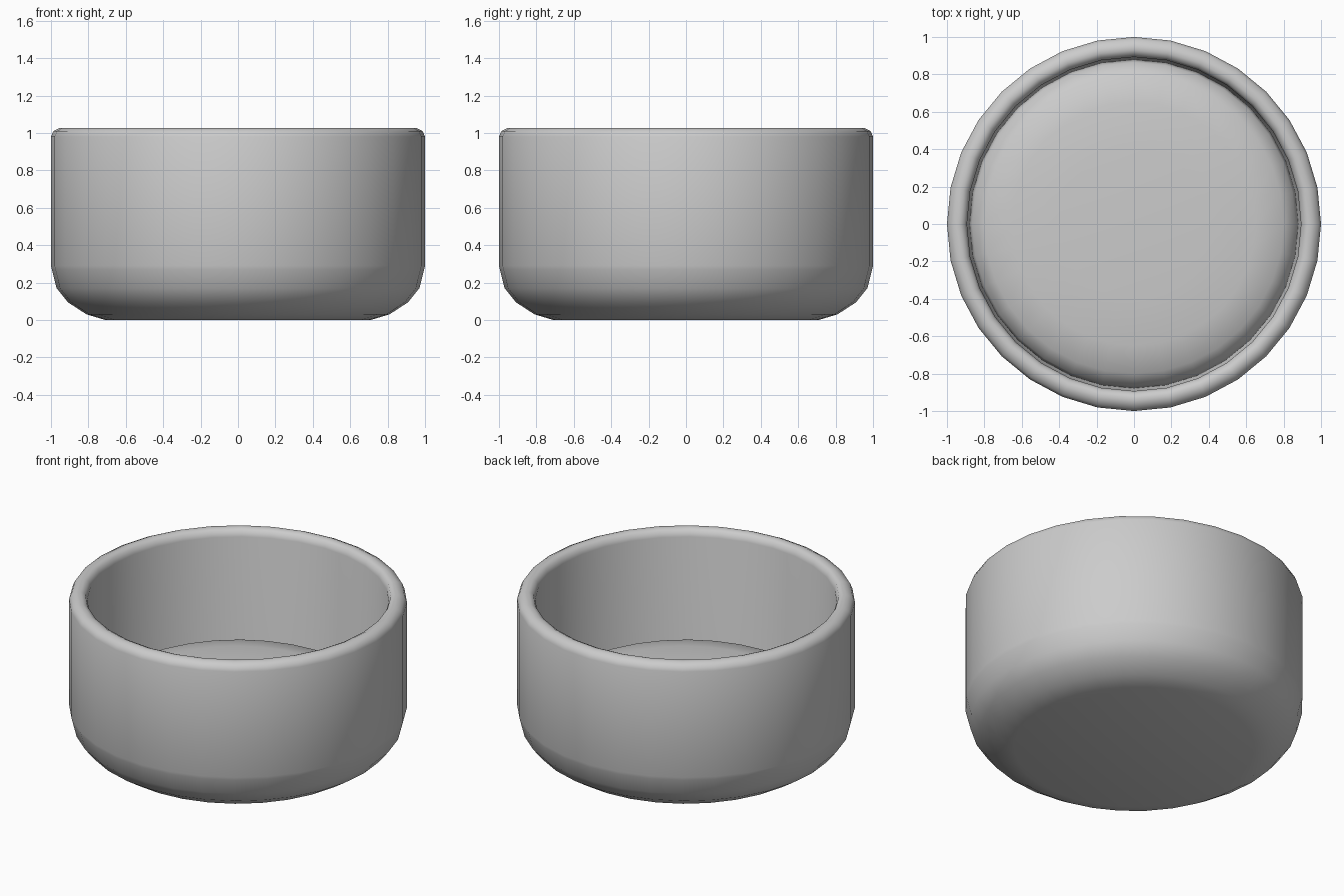
import bpy
import bmesh
from math import cos, sin, tau

if "Cube" in bpy.data.objects:
    bpy.data.objects.remove(bpy.data.objects["Cube"])

SIDES = 32


def lathe(name, profile):
    """Spin an (radius, height) profile around z; radius 0 becomes a pole."""
    bm = bmesh.new()
    rings = []
    for r, z in profile:
        if r == 0:
            rings.append([bm.verts.new((0, 0, z))])
        else:
            rings.append([bm.verts.new((r * cos(tau * i / SIDES), r * sin(tau * i / SIDES), z))
                          for i in range(SIDES)])
    for a, b in zip(rings, rings[1:]):
        for i in range(SIDES):
            j = (i + 1) % SIDES
            if len(a) == 1:
                bm.faces.new((a[0], b[j], b[i]))
            elif len(b) == 1:
                bm.faces.new((a[i], a[j], b[0]))
            else:
                bm.faces.new((a[i], a[j], b[j], b[i]))
    bmesh.ops.recalc_face_normals(bm, faces=bm.faces)
    mesh = bpy.data.meshes.new(name)
    bm.to_mesh(mesh)
    bm.free()
    obj = bpy.data.objects.new(name, mesh)
    bpy.context.collection.objects.link(obj)
    for poly in mesh.polygons:
        poly.use_smooth = True
    return obj


# Bowl: rounded foot, straight wall, rolled rim, hollow inside
lathe("bowl", [
    (0, 0), (0.71, 0), (0.81, 0.03), (0.91, 0.095), (0.97, 0.17), (0.995, 0.27),
    (1.0, 0.29), (1.0, 0.98), (0.987, 1.01), (0.955, 1.026),
    (0.93, 1.027), (0.905, 1.015), (0.893, 0.98),
    (0.89, 0.28), (0.86, 0.19), (0.78, 0.12), (0.68, 0.1), (0, 0.1)])

# Filling: low cushion with a soft edge, lying in the bowl
lathe("filling", [
    (0, 0.40), (0.4, 0.393), (0.65, 0.38), (0.8, 0.352), (0.865, 0.30),
    (0.885, 0.23), (0.84, 0.19), (0, 0.19)])
